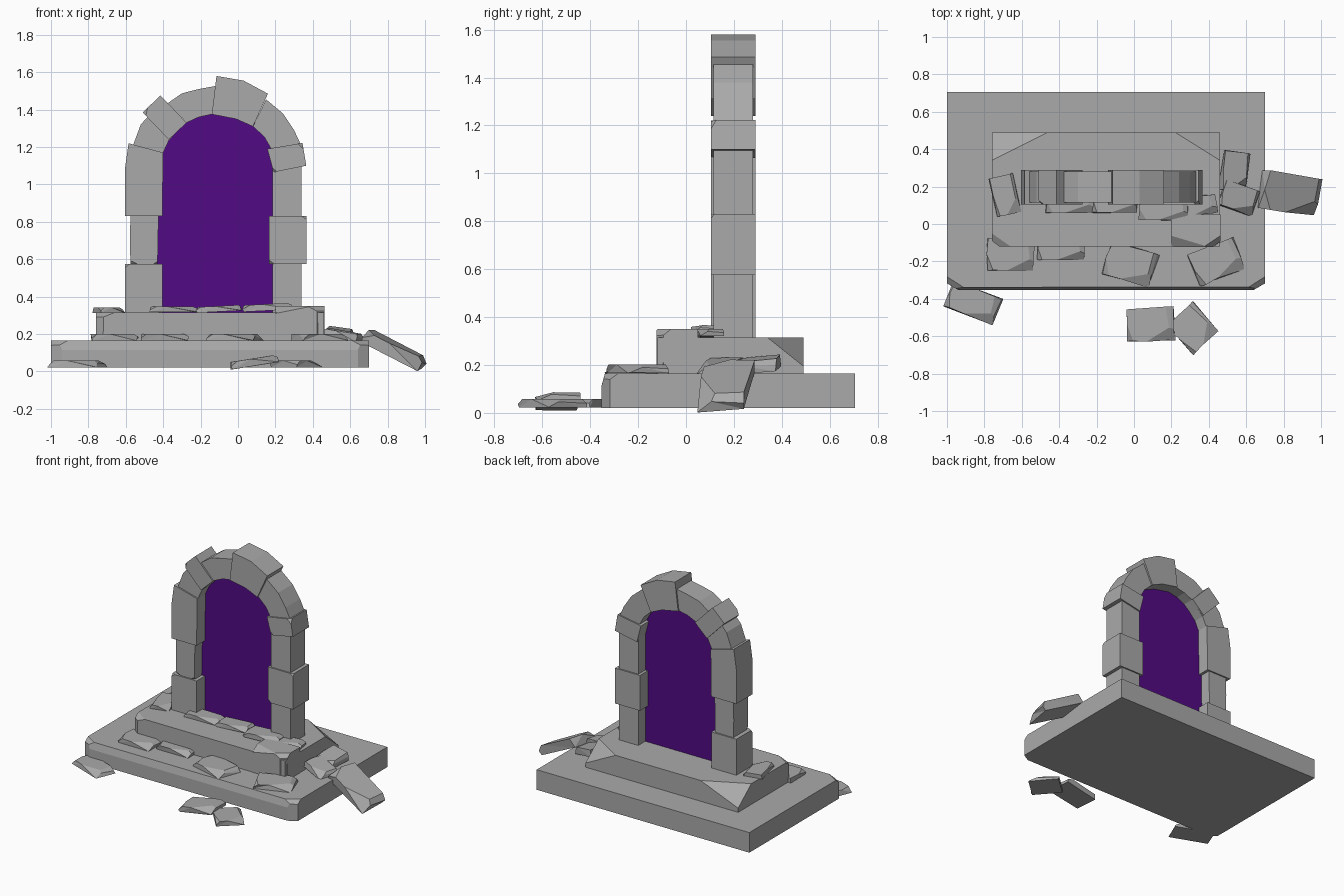
import bpy, bmesh, random
from math import radians
from mathutils import Vector, Euler, Matrix

if "Cube" in bpy.data.objects:
    bpy.data.objects.remove(bpy.data.objects["Cube"])

random.seed(4)


def material(name, rgb):
    mat = bpy.data.materials.new(name)
    mat.diffuse_color = (*rgb, 1)
    mat.use_nodes = True
    mat.node_tree.nodes["Principled BSDF"].inputs["Base Color"].default_value = mat.diffuse_color
    return mat


STONE = material("stone_grey", (.4, .4, .4))
PURPLE = material("portal_purple", (.085, .003, .23))


def finish(name, bm, mat=STONE):
    bmesh.ops.recalc_face_normals(bm, faces=bm.faces)
    me = bpy.data.meshes.new(name)
    bm.to_mesh(me)
    bm.free()
    me.materials.append(mat)
    ob = bpy.data.objects.new(name, me)
    bpy.context.collection.objects.link(ob)
    return ob


def cut(bm, point, normal):
    """Slice off everything on the normal side and cap the hole."""
    geom = bm.verts[:] + bm.edges[:] + bm.faces[:]
    bmesh.ops.bisect_plane(bm, geom=geom, dist=1e-5, plane_co=point,
                           plane_no=normal, clear_outer=True)
    open_edges = [e for e in bm.edges if e.is_boundary]
    if open_edges:
        bmesh.ops.holes_fill(bm, edges=open_edges, sides=0)


def box(lo, hi):
    bm = bmesh.new()
    lo, hi = Vector(lo), Vector(hi)
    m = Matrix.Translation((lo + hi) / 2) @ Matrix.Diagonal((hi - lo).to_4d())
    bmesh.ops.create_cube(bm, size=1, matrix=m)
    return bm


def chip(bm, lo, hi, signs, depth):
    """Cut a box corner; depth = distance along each axis (9 = whole edge)."""
    c = Vector([hi[i] if signs[i] > 0 else lo[i] for i in range(3)])
    n = Vector([signs[i] / depth[i] for i in range(3)]).normalized()
    k = min(range(3), key=lambda i: depth[i])
    c[k] -= signs[k] * depth[k]
    cut(bm, c, n)


def chipped_box(name, lo, hi, chips):
    bm = box(lo, hi)
    for signs, depth in chips:
        chip(bm, lo, hi, signs, depth)
    return finish(name, bm)


# Stepped platform with worn front edges
chipped_box("base_slab", (-1, -.352, .02), (.7, .705, .165), [
    ((1, -1, 1), (99, .014, .05)),
    ((-1, -1, 1), (.06, .035, 9)), ((1, -1, 1), (.06, .035, 9)),
    ((-1, -1, 1), (.11, .07, .05)), ((1, -1, 1), (.11, .07, .05))])
chipped_box("upper_step", (-.76, -.12, .165), (.46, .49, .315), [
    ((-1, 1, 1), (.3, .15, .12)), ((1, 1, 1), (.24, .15, .12)),
    ((-1, -1, 1), (.04, .03, 9)), ((-1, -1, 1), (.1, .07, .04))])
chipped_box("step_corner_stone", (.2, -.123, .165), (.462, .05, .35), [
    ((1, -1, 1), (.04, .03, 9)), ((1, -1, 1), (.09, .06, .05)),
    ((-1, -1, 1), (.2, .06, .04)), ((1, -1, -1), (.05, .05, .05))])


# Arch stones: front outlines (x, z) extruded through the wall
def arch_stone(name, pts, y0, y1, chips=2):
    bm = bmesh.new()
    f = bm.faces.new([bm.verts.new((x, y0, z)) for x, z in pts])
    ext = bmesh.ops.extrude_face_region(bm, geom=[f], use_keep_orig=True)
    for v in ext["geom"]:
        if isinstance(v, bmesh.types.BMVert):
            v.co.y = y1
    bmesh.ops.recalc_face_normals(bm, faces=bm.faces)
    mid = sum((Vector((x, 0, z)) for x, z in pts), Vector()) / len(pts)
    # knock off some front corners
    for x, z in random.sample(pts, chips):
        n = (Vector((x, 0, z)) - mid).normalized() + Vector((0, -1, 0))
        n.normalize()
        cut(bm, Vector((x, y0, z)) - n * random.uniform(.008, .016), n)
    return finish(name, bm)


def rect(x0, x1, z0, z1):
    return [(x0, z0), (x1, z0), (x1, z1), (x0, z1)]


WIDE, SLIM = (.105, .29), (.115, .28)
arch_stone("left_pillar_foot", rect(-.605, -.405, .315, .575), *WIDE)
arch_stone("left_pillar_middle", [(-.575, .575), (-.43, .575), (-.425, .83),
           (-.575, .83), (-.578, .7)], *SLIM)
arch_stone("left_pillar_top", [(-.605, .83), (-.405, .83), (-.40, 1.17),
           (-.585, 1.22), (-.605, 1.08)], *WIDE, 0)
arch_stone("right_pillar_foot", rect(.185, .34, .315, .58), *SLIM, 0)
arch_stone("right_pillar_middle", rect(.165, .365, .575, .83), *WIDE)
arch_stone("right_pillar_top", rect(.185, .34, .83, 1.1), *SLIM, 0)
arch_stone("right_springer", [(.19, 1.065), (.365, 1.1), (.345, 1.222),
           (.157, 1.19)], *WIDE)
arch_stone("arch_stone_left_low", [(-.56, 1.213), (-.4, 1.17), (-.37, 1.235),
           (-.3, 1.31), (-.43, 1.42), (-.52, 1.32)], *SLIM, 0)
arch_stone("arch_stone_left_tilted", [(-.51, 1.385), (-.37, 1.24),
           (-.275, 1.33), (-.415, 1.475)], *WIDE, 1)
arch_stone("arch_stone_left_high", [(-.375, 1.435), (-.275, 1.33),
           (-.21, 1.36), (-.14, 1.375), (-.1, 1.53), (-.21, 1.51),
           (-.3, 1.487)], *SLIM, 0)
arch_stone("keystone", [(-.115, 1.58), (-.14, 1.375), (-.01, 1.35),
           (.08, 1.31), (.16, 1.485), (.03, 1.555)], *WIDE, 0)
arch_stone("arch_stone_right", [(.15, 1.455), (.08, 1.31), (.14, 1.255),
           (.18, 1.185), (.335, 1.215), (.3, 1.29), (.24, 1.38)], *SLIM, 0)

# Glowing sheet filling the arch
bm = bmesh.new()
bm.faces.new([bm.verts.new((x, .2, z)) for x, z in [
    (-.44, .315), (.2, .315), (.2, 1.18), (.15, 1.28), (.08, 1.34),
    (-.01, 1.37), (-.12, 1.39), (-.22, 1.375), (-.3, 1.335), (-.38, 1.26),
    (-.43, 1.17)]])
finish("portal_sheet", bm, PURPLE)


# Loose flat stones: chipped wedges, given by centre, size and rotation
def loose_stone(name, centre, size, rot):
    hi = Vector(size) / 2
    lo = -hi
    bm = box(lo, hi)
    sx, sy, sz = size
    chip(bm, lo, hi, (1, -1, 1), (sx * .6, sy * .45, sz * .95))
    chip(bm, lo, hi, (-1, -1, 1), (sx * .12, sy * .5, sz * .6))
    chip(bm, lo, hi, (1, 1, 1), (sx * .12, sy * 2, sz * .5))
    for v in bm.verts:
        v.co.x += random.uniform(-.03, .03) * sx
        v.co.y += random.uniform(-.03, .03) * sy
    bmesh.ops.triangulate(bm, faces=[f for f in bm.faces if len(f.verts) > 4])
    ob = finish(name, bm)
    ob.location = centre
    ob.rotation_euler = Euler([radians(a) for a in rot])


STONES = {
    "base_paver": [
        ((-.66, -.165, .182), (.25, .17, .035), (0, 0, 0)),
        ((-.39, -.13, .182), (.25, .12, .035), (0, 0, 0)),
        ((-.02, -.215, .182), (.26, .18, .035), (0, 0, -17)),
        ((.44, -.2, .184), (.25, .18, .035), (0, 0, 22))],
    "threshold_paver": [
        ((-.345, .115, .332), (.25, .11, .03), (0, 0, 0)),
        ((-.1, .115, .335), (.24, .11, .03), (0, -3, 0)),
        ((.16, .085, .343), (.26, .13, .035), (0, -3, 0)),
        ((.33, .1, .335), (.22, .1, .03), (0, 0, 5)),
        ((-.69, .155, .328), (.13, .21, .03), (0, 0, 12))],
    "fallen_stone": [
        ((.54, .28, .2), (.14, .21, .05), (5, 8, -8)),
        ((.56, .14, .195), (.2, .14, .04), (0, 10, -20)),
        ((.837, .165, .115), (.335, .2, .065), (3, 27, -9)),
        ((-.86, -.42, .04), (.27, .15, .035), (0, 0, -22)),
        ((.085, -.535, .05), (.25, .18, .04), (0, -9, 3)),
        ((.315, -.56, .04), (.19, .21, .035), (0, 0, 42))],
}
for kind, items in STONES.items():
    for i, (centre, size, rot) in enumerate(items, 1):
        loose_stone(f"{kind}_{i}", centre, size, rot)
